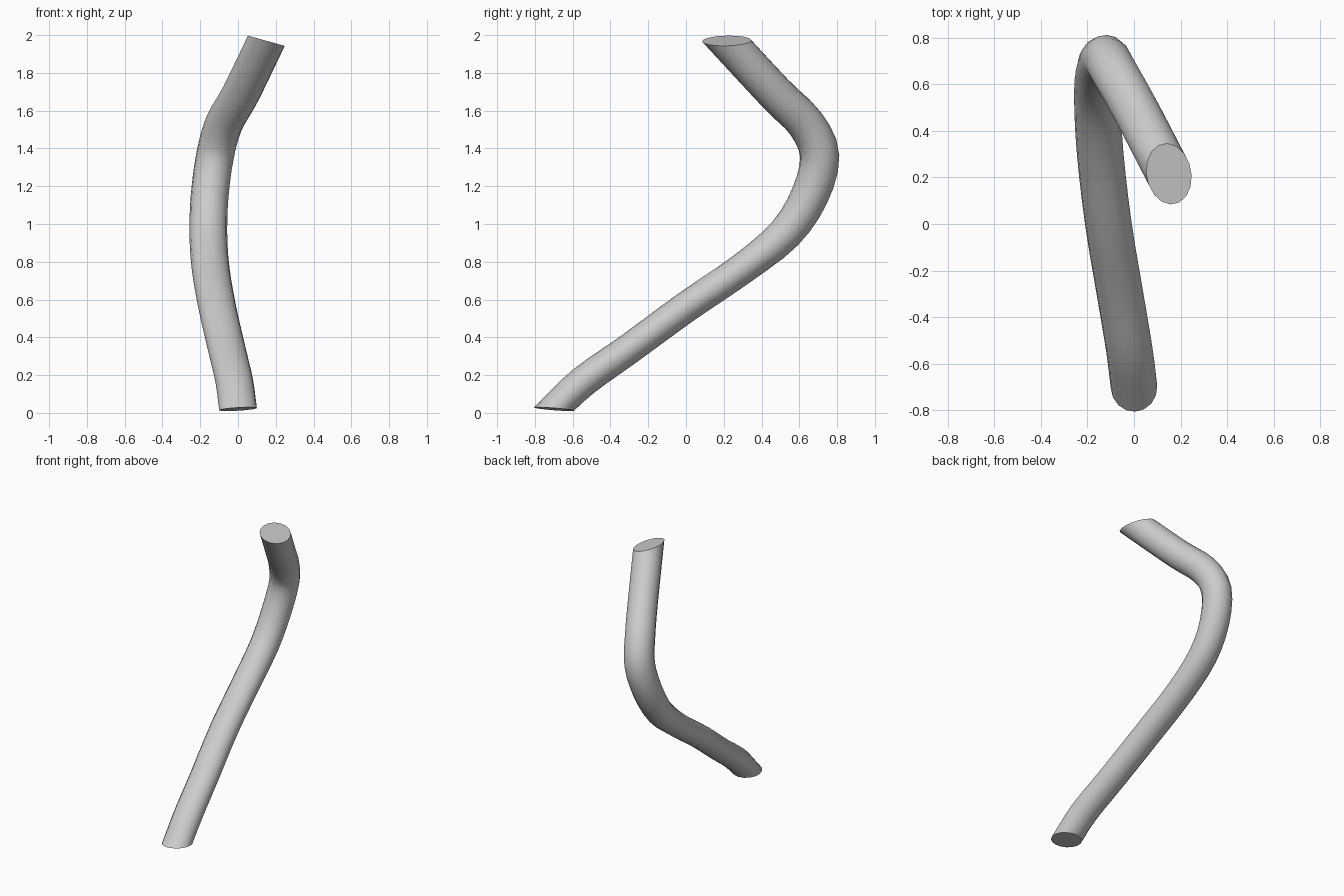
import bpy, bmesh, math
from mathutils import Vector

if "Cube" in bpy.data.objects:
    bpy.data.objects.remove(bpy.data.objects["Cube"])

# Centre line (x, y, z) and half-thickness in the bending plane
PATH = [
    (0.00, -0.70, 0.02, 0.080),
    (-0.02, -0.54, 0.17, 0.083),
    (-0.06, -0.30, 0.34, 0.081),
    (-0.11, 0.00, 0.56, 0.082),
    (-0.145, 0.30, 0.765, 0.083),
    (-0.157, 0.525, 0.95, 0.092),
    (-0.15, 0.655, 1.15, 0.100),
    (-0.122, 0.708, 1.36, 0.104),
    (-0.075, 0.635, 1.53, 0.102),
    (0.015, 0.475, 1.69, 0.100),
    (0.15, 0.215, 1.97, 0.100),
]
HALF_WIDTH = 0.1
SIDES = 16
STEPS = 3


def spline(points, steps):
    """Smooth curve through the points (Catmull-Rom)."""
    p = [Vector(q) for q in points]
    p = [2 * p[0] - p[1]] + p + [2 * p[-1] - p[-2]]
    out = []
    for i in range(1, len(p) - 2):
        a, b, c, d = p[i - 1:i + 3]
        for s in range(steps):
            t = s / steps
            out.append(0.5 * (2 * b + (c - a) * t + (2 * a - 5 * b + 4 * c - d) * t ** 2
                              + (3 * b - a - 3 * c + d) * t ** 3))
    return out + [p[-2]]


samples = spline(PATH, STEPS)
centres = [s.to_3d() for s in samples]
last = len(centres) - 1
# Planes of the two slanted end cuts
cuts = {0: Vector((-0.06, 0.08, 1)), last: Vector((0.28, 0.0, 1))}

bm = bmesh.new()
rings = []
side = Vector((1, 0, 0))
for i, c in enumerate(centres):
    tangent = (centres[min(i + 1, last)] - centres[max(i - 1, 0)]).normalized()
    side = (side - tangent * side.dot(tangent)).normalized()
    up = tangent.cross(side)
    ring = []
    for k in range(SIDES):
        a = 2 * math.pi * k / SIDES
        offset = side * HALF_WIDTH * math.cos(a) + up * samples[i].w * math.sin(a)
        # Keep every ring inside both end cuts
        co = c + offset
        for j, n in cuts.items():
            depth = (co - centres[j]).dot(n)
            if i == j or (j == 0 and depth < 0) or (j == last and depth > 0):
                co = co - tangent * depth / tangent.dot(n)
        ring.append(bm.verts.new(co))
    rings.append(ring)

# Tube wall and flat ends
for r, s in zip(rings, rings[1:]):
    for k in range(SIDES):
        n = (k + 1) % SIDES
        bm.faces.new((r[k], r[n], s[n], s[k])).smooth = True
bm.faces.new(rings[0][::-1])
bm.faces.new(rings[-1])
for end in (rings[0], rings[-1]):
    for k in range(SIDES):
        bm.edges.get((end[k], end[(k + 1) % SIDES])).smooth = False
bmesh.ops.remove_doubles(bm, verts=bm.verts, dist=0.0005)
bmesh.ops.recalc_face_normals(bm, faces=bm.faces)

mesh = bpy.data.meshes.new("bent_tube")
bm.to_mesh(mesh)
bm.free()
tube = bpy.data.objects.new("bent_tube", mesh)
bpy.context.collection.objects.link(tube)
